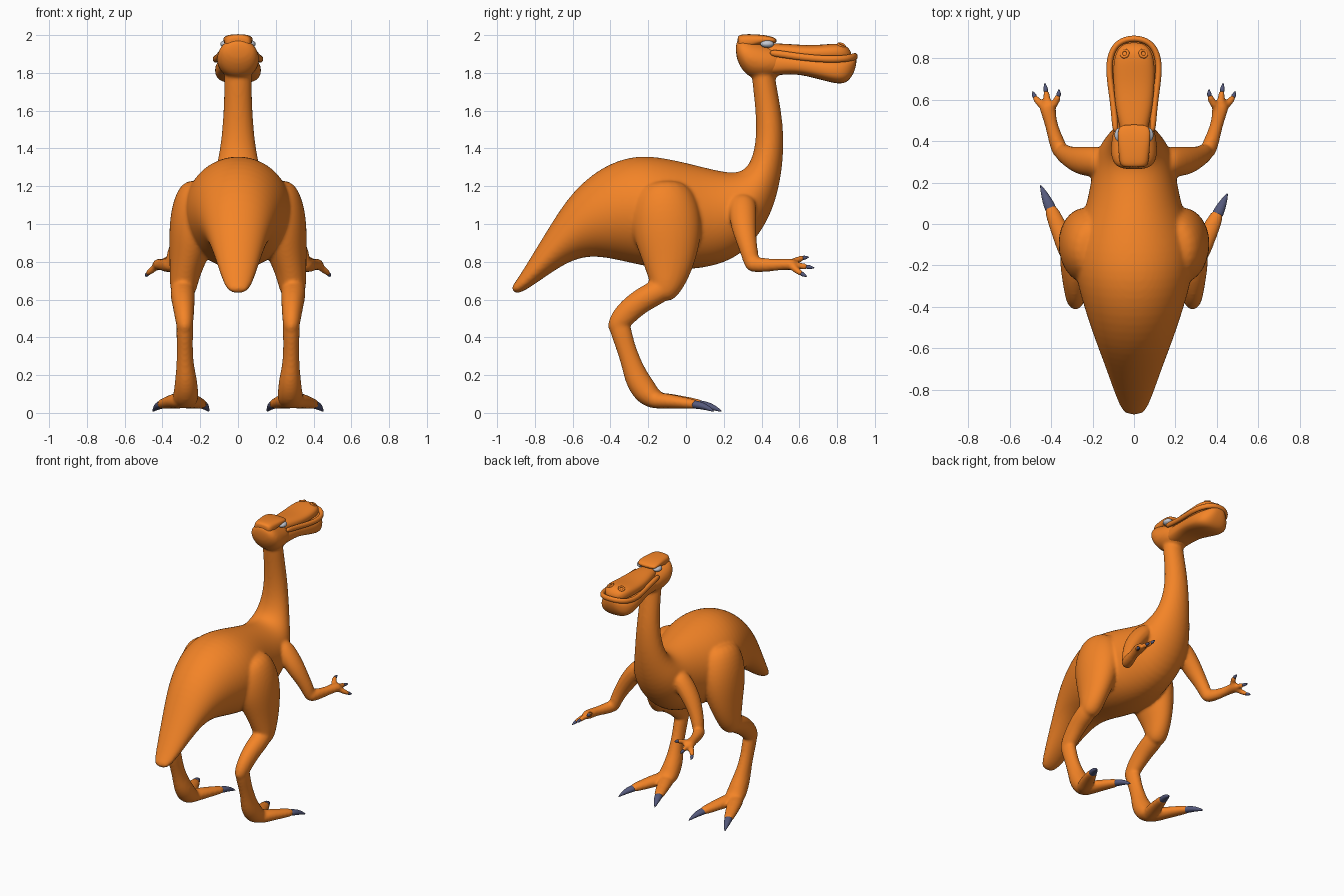
import bpy, bmesh, math
from mathutils import Vector


def material(name, col):
    m = bpy.data.materials.new(name)
    m.diffuse_color = (*col, 1)
    return m


SKIN = material("orange_skin", (0.90, 0.23, 0.02))
CLAW = material("claw_grey", (0.09, 0.10, 0.20))
EYE = material("eye_white", (0.55, 0.58, 0.65))


def finish(ob, mat):
    ob.data.materials.append(mat)
    for p in ob.data.polygons:
        p.use_smooth = True
    return ob


def loft(name, rings, mat, n=20, power=1.0, levels=2):
    """Skin closed rings given as (centre, side axis, up axis)."""
    bm = bmesh.new()
    loops = []
    for c, s, u in rings:
        loop = []
        for i in range(n):
            a = 2 * math.pi * i / n
            ca, sa = math.cos(a), math.sin(a)
            loop.append(bm.verts.new(c + s * math.copysign(abs(ca) ** power, ca)
                                     + u * math.copysign(abs(sa) ** power, sa)))
        loops.append(loop)
    for a, b in zip(loops, loops[1:]):
        for i in range(n):
            bm.faces.new((a[i], a[(i + 1) % n], b[(i + 1) % n], b[i]))
    bm.faces.new(loops[0])
    bm.faces.new(loops[-1])
    bmesh.ops.recalc_face_normals(bm, faces=bm.faces)
    me = bpy.data.meshes.new(name)
    bm.to_mesh(me)
    bm.free()
    ob = bpy.data.objects.new(name, me)
    bpy.context.collection.objects.link(ob)
    if levels:
        ob.modifiers.new("smooth", 'SUBSURF').levels = levels
        ob.modifiers[-1].render_levels = levels
    return finish(ob, mat)


def profile(name, secs, mat, **kw):
    """Loft from side profile: (top y, top z, bottom y, bottom z, half width)."""
    rings = []
    for ty, tz, by, bz, w in secs:
        t, b = Vector((0, ty, tz)), Vector((0, by, bz))
        rings.append(((t + b) / 2, Vector((w, 0, 0)), (t - b) / 2))
    return loft(name, rings, mat, **kw)


def tube(name, pts, mat, ref=(1, 0, 0), flip=1, **kw):
    """Limb along (x, y, z, side radius, other radius)."""
    cs = [Vector((p[0] * flip, p[1], p[2])) for p in pts]
    rings = []
    for i, p in enumerate(pts):
        t = (cs[min(i + 1, len(cs) - 1)] - cs[max(i - 1, 0)]).normalized()
        r = Vector(ref)
        s = (r - t * r.dot(t)).normalized()
        rings.append((cs[i], s * p[3], t.cross(s) * p[4]))
    return loft(name, rings, mat, **kw)


# torso, tail and neck
parts = [profile("body", [
    (-.925, .665, -.915, .635, .035), (-.905, .69, -.875, .63, .065),
    (-.835, .80, -.76, .71, .10), (-.715, 1.0, -.62, .805, .145),
    (-.605, 1.17, -.5, .835, .19), (-.45, 1.305, -.36, .81, .24),
    (-.27, 1.37, -.2, .77, .29), (-.1, 1.35, -.05, .755, .29),
    (.08, 1.305, .12, .765, .225), (.22, 1.27, .30, .83, .20),
    (.30, 1.275, .43, 1.0, .175), (.345, 1.33, .49, 1.17, .125),
    (.37, 1.43, .517, 1.35, .095), (.372, 1.55, .516, 1.52, .08),
    (.36, 1.68, .49, 1.68, .073), (.345, 1.80, .465, 1.81, .073),
    (.345, 1.88, .465, 1.88, .06)], SKIN, n=28)]

# skull
parts.append(profile("skull", [
    (.262, 1.95, .265, 1.88, .05), (.275, 1.985, .29, 1.825, .095),
    (.32, 1.985, .33, 1.775, .115), (.40, 1.955, .40, 1.765, .112),
    (.47, 1.935, .47, 1.775, .098), (.52, 1.92, .52, 1.79, .07)], SKIN))

for side in (1, -1):
    shift = 0 if side > 0 else .04      # left foot steps slightly ahead
    # thigh, shin and foot
    parts.append(tube("thigh", [
        (.16, -.13, 1.22, .12, .13), (.20, -.115, 1.10, .15, .185),
        (.235, -.10, .97, .135, .19), (.262, -.09, .84, .105, .155),
        (.283, -.095, .73, .08, .115), (.292, -.11, .64, .07, .075),
        (.295, -.13, .60, .04, .04)], SKIN, flip=side))
    parts.append(tube("shin", [
        (.29, -.07, .69, .05, .05), (.295, -.14, .645, .068, .068),
        (.29, -.24, .595, .062, .066), (.285, -.32, .525, .053, .066),
        (.282, -.37, .46, .045, .055), (.28, -.37, .42, .03, .04)], SKIN, flip=side))
    parts.append(tube("shank", [
        (.282, -.365, .52, .04, .045), (.282, -.35, .45, .046, .06),
        (.282, -.32, .35, .042, .05), (.28, -.285, .25, .046, .056),
        (.275, -.26, .18, .058, .066), (.275, -.215, .11, .066, .07),
        (.278, -.17, .07, .07, .055), (.28, -.10, .055, .05, .035)], SKIN, flip=side))
    for name, tx, ty in (("outer", .45, .145 + shift), ("inner", .155, .145 + shift)):
        bx, by = .285, -.2
        at = lambda f: (bx + (tx - bx) * f, by + (ty - by) * f)
        parts.append(tube("toe", [
            (*at(.0), .065, .05, .045), (*at(.25), .065, .052, .042),
            (*at(.5), .055, .043, .033), (*at(.68), .047, .036, .028),
            (*at(.76), .045, .024, .02)], SKIN, flip=side))
        tube(f"{name}_toe_claw", [
            (*at(.66), .044, .022, .018), (*at(.72), .045, .03, .024),
            (*at(.85), .036, .022, .019), (*at(.96), .018, .01, .01),
            (*at(1.01), .007, .002, .002)], CLAW, flip=side, n=12)
    # arm
    parts.append(tube("upper_arm", [
        (.13, .30, 1.14, .06, .07), (.20, .30, 1.07, .065, .075),
        (.265, .305, .98, .06, .068), (.315, .325, .89, .046, .05),
        (.345, .345, .81, .042, .045), (.355, .355, .75, .03, .03)], SKIN, flip=side))
    parts.append(tube("forearm", [
        (.345, .32, .785, .03, .03), (.36, .36, .785, .042, .043),
        (.385, .43, .782, .034, .036), (.405, .50, .785, .03, .03),
        (.415, .555, .787, .042, .032), (.42, .59, .785, .035, .025)], SKIN, flip=side))
    for k, tip in enumerate([(.362, .65, .825), (.43, .68, .768), (.488, .64, .722)]):
        a, b = Vector((.413, .545, .787)), Vector(tip)
        bow = Vector((-.012, 0, .006)) if k == 0 else Vector((.012, 0, -.004)) * (k == 2)
        at = lambda f: tuple(a.lerp(b, f) + bow * math.sin(math.pi * f) * 1.3)
        parts.append(tube("finger", [
            (*at(0), .022, .02), (*at(.35), .02, .019), (*at(.65), .018, .018),
            (*at(.78), .013, .013)], SKIN, flip=side, n=12))
        tube(f"finger_claw_{k + 1}", [
            (*at(.66), .010, .010), (*at(.75), .013, .013), (*at(.88), .009, .009),
            (*at(1.02), .001, .001)], CLAW, flip=side, n=10, levels=1)

# fuse the fleshy parts into one smooth skin
bpy.ops.object.select_all(action='DESELECT')
for ob in parts:
    ob.select_set(True)
bpy.context.view_layer.objects.active = parts[0]
bpy.ops.object.convert(target='MESH')
bpy.ops.object.join()
body = bpy.context.view_layer.objects.active
body.name = "body"
rm = body.modifiers.new("fuse", 'REMESH')
rm.mode = 'VOXEL'
rm.voxel_size = .010
rm.use_smooth_shade = True
sm = body.modifiers.new("relax", 'SMOOTH')
sm.factor, sm.iterations = .5, 7

# heavy brow block over the eyes
profile("brow", [
    (.272, 1.985, .275, 1.93, .045), (.28, 2.004, .285, 1.92, .07),
    (.34, 2.006, .34, 1.93, .074), (.41, 2.002, .40, 1.955, .08),
    (.462, 1.99, .455, 1.958, .078), (.482, 1.978, .478, 1.956, .06)],
    SKIN, power=.7)

# lower bill scoop
profile("lower_bill", [
    (.40, 1.91, .40, 1.785, .085), (.47, 1.905, .47, 1.785, .092),
    (.58, 1.892, .58, 1.797, .098), (.68, 1.882, .69, 1.77, .118),
    (.77, 1.877, .79, 1.742, .126), (.84, 1.877, .85, 1.742, .11),
    (.885, 1.88, .885, 1.79, .068), (.905, 1.88, .90, 1.835, .03)],
    SKIN, power=.75)

# lip rim around the bill
half = [(.088, .44, 1.908), (.094, .52, 1.897), (.102, .60, 1.885), (.117, .70, 1.875),
        (.121, .78, 1.872), (.101, .85, 1.876), (.055, .888, 1.885)]
path = half + [(0, .897, 1.888)] + [(-x, y, z) for x, y, z in reversed(half)]
tube("bill_rim", [(*p, .019, .016) for p in path], SKIN, ref=(0, 0, 1), n=12)

# upper bill
profile("upper_bill", [
    (.40, 1.95, .40, 1.86, .055), (.47, 1.958, .47, 1.86, .07),
    (.56, 1.952, .56, 1.86, .09), (.67, 1.945, .67, 1.86, .10),
    (.77, 1.955, .77, 1.86, .102), (.83, 1.956, .83, 1.86, .088),
    (.865, 1.93, .86, 1.86, .06), (.878, 1.90, .872, 1.87, .03)],
    SKIN, power=.8)

for side, tag in ((1, "right"), (-1, "left")):
    # nostril ring
    bpy.ops.mesh.primitive_torus_add(major_radius=.017, minor_radius=.007, major_segments=20,
                                     minor_segments=8, location=(.045 * side, .822, 1.947),
                                     rotation=(-.3, .35 * side, 0))
    bpy.context.object.name = f"nostril_{tag}"
    finish(bpy.context.object, SKIN)
    # eye
    bpy.ops.mesh.primitive_uv_sphere_add(segments=20, ring_count=12, radius=1,
                                         location=(.066 * side, .43, 1.953))
    eye = bpy.context.object
    eye.name = f"eye_{tag}"
    eye.scale = (.028, .036, .020)
    finish(eye, EYE)
